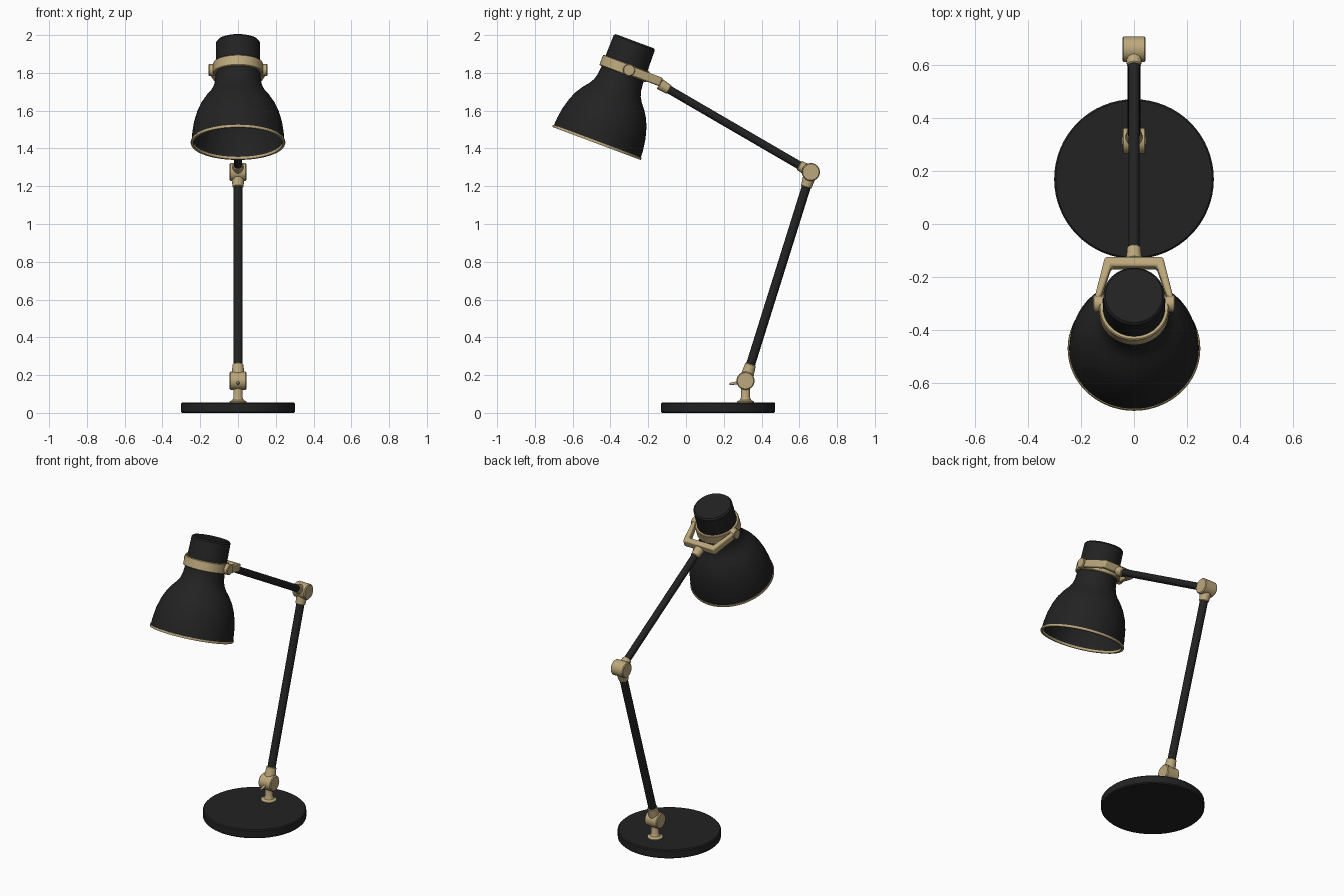
import bpy, bmesh, math
from mathutils import Matrix, Vector

cube = bpy.data.objects.get("Cube")
if cube:
    bpy.data.objects.remove(cube, do_unlink=True)


def material(name, color):
    m = bpy.data.materials.new(name)
    m.use_nodes = True
    m.diffuse_color = color
    m.node_tree.nodes["Principled BSDF"].inputs["Base Color"].default_value = color
    return m


BLACK = material("matte_black", (0.016, 0.016, 0.016, 1))
BRASS = material("brass", (0.50, 0.39, 0.20, 1))


def finish(bm, name, mat, matrix, bevel=0):
    bmesh.ops.recalc_face_normals(bm, faces=bm.faces)
    me = bpy.data.meshes.new(name)
    bm.to_mesh(me)
    bm.free()
    me.materials.append(mat)
    ob = bpy.data.objects.new(name, me)
    ob.matrix_world = matrix
    bpy.context.collection.objects.link(ob)
    if bevel:
        mod = ob.modifiers.new("bevel", "BEVEL")
        mod.width, mod.segments, mod.limit_method = bevel, 2, "ANGLE"
    bpy.ops.object.select_all(action="DESELECT")
    ob.select_set(True)
    bpy.context.view_layer.objects.active = ob
    bpy.ops.object.shade_smooth_by_angle(angle=math.radians(35))
    return ob


def lathe(name, profile, mat, matrix=Matrix(), steps=48, closed=False):
    """Spin (radius, height) points around local z."""
    bm = bmesh.new()
    vs = [bm.verts.new((r, 0, z)) for r, z in profile]
    pairs = list(zip(vs, vs[1:])) + ([(vs[-1], vs[0])] if closed else [])
    edges = [bm.edges.new(p) for p in pairs]
    bmesh.ops.spin(bm, geom=vs + edges, cent=(0, 0, 0), axis=(0, 0, 1),
                   angle=math.tau, steps=steps)
    bmesh.ops.remove_doubles(bm, verts=bm.verts, dist=0.0001)
    return finish(bm, name, mat, matrix)


def rod(name, a, b, r1, mat, r2=None, edge=0.004, steps=32):
    """Softly chamfered round bar from a to b."""
    a, b = Vector(a), Vector(b)
    r2 = r2 or r1
    d = b - a
    h = d.length
    m = Matrix.Translation(a) @ d.to_track_quat("Z", "Y").to_matrix().to_4x4()
    return lathe(name, [(0, 0), (r1 - edge, 0), (r1, edge), (r2, h - edge),
                        (r2 - edge, h), (0, h)], mat, m, steps)


# Key points of the arm
foot = Vector((0, 0.315, 0.17))
elbow = Vector((0, 0.661, 1.275))
wrist = Vector((0, -0.14, 1.741))
up = (elbow - foot).normalized()
out = (wrist - elbow).normalized()

# Weighted base and its post
rod("base", (0, 0.17, 0), (0, 0.17, 0.055), 0.302, BLACK, edge=0.006, steps=64)
lathe("base_post", [(0, 0.05), (0.046, 0.05), (0.046, 0.06), (0.03, 0.068),
                    (0.024, 0.08), (0.024, 0.15), (0, 0.15)], BRASS,
      Matrix.Translation((0, 0.315, 0)))

# Rods
rod("lower_rod", foot + up * 0.05, elbow - up * 0.04, 0.024, BLACK)
rod("upper_rod", elbow + out * 0.04, wrist, 0.0215, BLACK)

# Round joints with tapered sleeves
half = Vector((0.044, 0, 0))
for name, p in (("base_joint", foot), ("elbow_joint", elbow)):
    rod(name, p - half, p + half, 0.048, BRASS, edge=0.005)
rod("base_sleeve", foot, foot + up * 0.093, 0.036, BRASS, 0.029)
rod("elbow_lower_sleeve", elbow, elbow - up * 0.085, 0.036, BRASS, 0.029)
rod("elbow_upper_sleeve", elbow, elbow + out * 0.072, 0.033, BRASS, 0.027)
rod("wrist_sleeve", wrist, wrist - out * 0.06, 0.03, BRASS, 0.026)

# Tightening lever on the base joint
rod("lever", foot + Vector((0, -0.03, -0.008)), foot + Vector((0, -0.085, -0.018)),
    0.009, BRASS, 0.006, edge=0.002, steps=16)

# Tilted head: local z runs from the rim to the cap
head = Matrix.Translation((0, -0.472, 1.43)) @ Matrix.Rotation(math.radians(-20.5), 4, "X")
outer = [(0.246, 0), (0.243, 0.05), (0.234, 0.11), (0.217, 0.17), (0.197, 0.215),
         (0.171, 0.255), (0.148, 0.283), (0.132, 0.31), (0.123, 0.34), (0.119, 0.38)]
inner = [(r - 0.008, z) for r, z in reversed(outer)]
neck = [(0.118, 0.46), (0.116, 0.565), (0.108, 0.574), (0, 0.574)]
lathe("shade", [(0, 0.38)] + inner[:0:-1][::-1] + [(0.238, 0)] + outer + neck,
      BLACK, head, 64)
lathe("shade_rim", [(0.236, -0.004), (0.249, -0.004), (0.251, 0.002),
                    (0.249, 0.009), (0.236, 0.009)], BRASS, head, 64, closed=True)

# Clamp band around the neck
lathe("clamp_ring", [(0.113, 0.39), (0.128, 0.39), (0.132, 0.394), (0.132, 0.446),
                     (0.128, 0.45), (0.113, 0.45)], BRASS, head, 64, closed=True)
for side, name in ((1, "left_pivot"), (-1, "right_pivot")):
    rod(name, head @ Vector((0.115 * side, 0.025, 0.42)),
        head @ Vector((0.156 * side, 0.025, 0.42)), 0.032, BRASS)

# Forked yoke joining the clamp to the arm
outside = [(0.149, 0.0), (0.149, 0.045), (0.11, 0.207)]
inside = [(0.086, 0.17), (0.126, 0.045), (0.126, 0.0)]
mirror = lambda pts: [(-x, y) for x, y in reversed(pts)]
bm = bmesh.new()
face = bm.faces.new([bm.verts.new((x, y, 0.396)) for x, y in
                     outside + mirror(outside) + mirror(inside) + inside])
ext = bmesh.ops.extrude_face_region(bm, geom=[face])
bmesh.ops.translate(bm, vec=(0, 0, 0.048),
                    verts=[v for v in ext["geom"] if isinstance(v, bmesh.types.BMVert)])
finish(bm, "yoke", BRASS, head, bevel=0.008)
